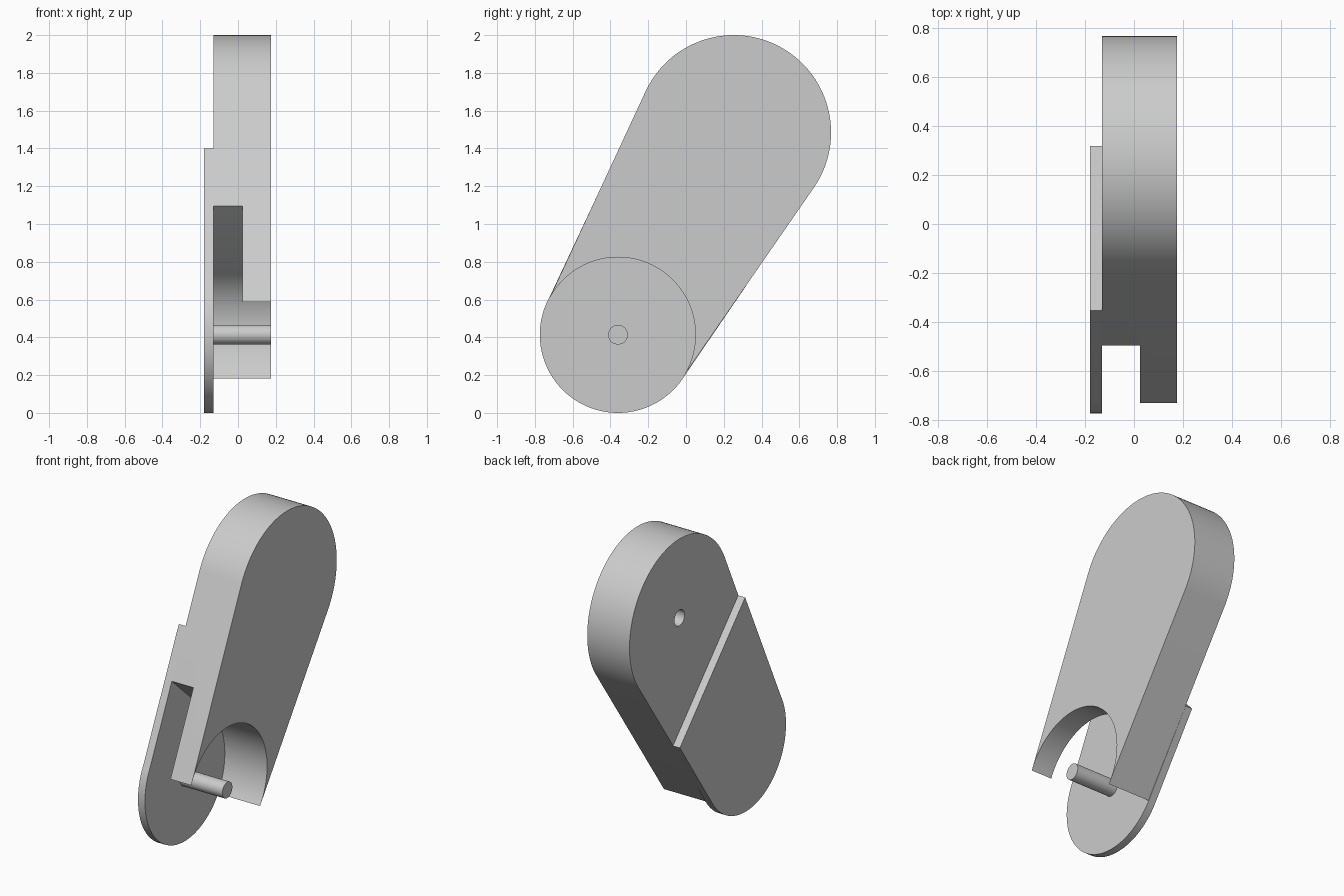
import bpy, bmesh, math
from mathutils import Vector

cube = bpy.data.objects.get("Cube")
if cube:
    bpy.data.objects.remove(cube, do_unlink=True)

grey = bpy.data.materials.new("light_grey")
grey.use_nodes = True
grey.diffuse_color = (0.6, 0.6, 0.6, 1)
grey.node_tree.nodes["Principled BSDF"].inputs["Base Color"].default_value = (0.6, 0.6, 0.6, 1)

# Profile centres and radii in the y-z plane
top, low = Vector((0.253, 1.485)), Vector((-0.36, 0.414))
top_r, low_r, plate_r, pin_r = 0.515, 0.41, 0.414, 0.052
axis = top - low
lean = math.degrees(math.atan2(axis.y, axis.x))
taper = math.degrees(math.asin((top_r - low_r) / axis.length))
left_a, right_a = lean + 90 + taper, lean - 90 - taper  # tangent angles


def arc(centre, r, start, end, steps=64):
    angles = [math.radians(start + (end - start) * i / steps) for i in range(steps + 1)]
    return [centre + r * Vector((math.cos(a), math.sin(a))) for a in angles]


def slab(name, points, x0, x1):
    """Extrude a y-z profile from x0 to x1."""
    bm = bmesh.new()
    face = bm.faces.new([bm.verts.new((x0, p[0], p[1])) for p in points])
    out = bmesh.ops.extrude_face_region(bm, geom=[face])
    moved = [v for v in out["geom"] if isinstance(v, bmesh.types.BMVert)]
    bmesh.ops.translate(bm, verts=moved, vec=(x1 - x0, 0, 0))
    bmesh.ops.recalc_face_normals(bm, faces=bm.faces)
    mesh = bpy.data.meshes.new(name)
    bm.to_mesh(mesh)
    bm.free()
    mesh.materials.append(grey)
    obj = bpy.data.objects.new(name, mesh)
    bpy.context.collection.objects.link(obj)
    return obj


def activate(obj):
    bpy.ops.object.select_all(action="DESELECT")
    obj.select_set(True)
    bpy.context.view_layer.objects.active = obj


def cut(obj, cutter):
    cutter.hide_render = True
    activate(obj)
    mod = obj.modifiers.new("cut", "BOOLEAN")
    mod.operation, mod.solver, mod.object = "DIFFERENCE", "EXACT", cutter
    bpy.ops.object.modifier_apply(modifier=mod.name)
    bpy.data.objects.remove(cutter, do_unlink=True)


# Arm with a rounded top and a round recess at the lower end
body = slab("link_body",
            arc(top, top_r, right_a, left_a) + arc(low, low_r, left_a, right_a),
            -0.13, 0.175)

# Wedge slot opening from the recess through the front edge
apex = Vector((-0.497, 1.095))
to_apex = apex - low
swing = math.atan2(to_apex.y, to_apex.x) - math.acos(low_r / to_apex.length)
touch = low + (low_r - 0.002) * Vector((math.cos(swing), math.sin(swing)))
cut(body, slab("slot_cutter", [touch, apex + 0.3 * (apex - touch), (-0.95, 0.5), low],
               -0.2, 0.025))

# Blind pin hole in the upper end
cut(body, slab("hole_cutter", arc(top, pin_r, 0, 350, 35), -0.2, 0.12))

# Side plate with a round lower end and a slanted top edge
plate = slab("side_plate",
             arc(low, plate_r, left_a - 5, right_a + 360) + [(0.32, 0.675), (-0.353, 1.4)],
             -0.18, -0.13)

# Pin standing on the plate
pin = slab("pin", arc(low, pin_r, 0, 350, 35), -0.14, 0.175)

for obj in (body, plate, pin):
    activate(obj)
    bpy.ops.object.shade_smooth_by_angle(angle=math.radians(25))
